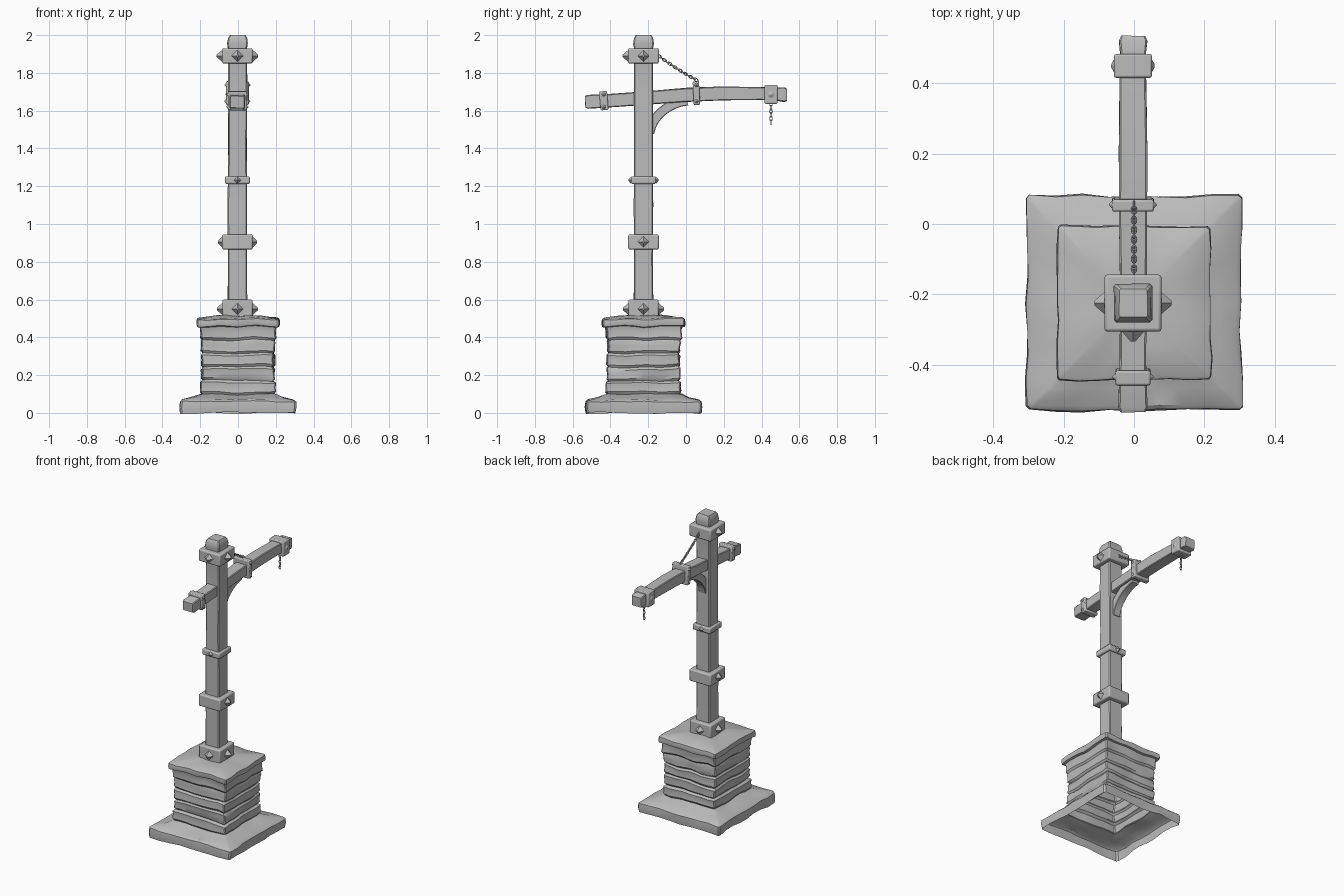
import bpy, bmesh, math
from mathutils import Vector, noise

cube = bpy.data.objects.get("Cube")
if cube:
    bpy.data.objects.remove(cube, do_unlink=True)

grey = bpy.data.materials.new("plain grey")
grey.use_nodes = True
grey.diffuse_color = (0.5, 0.5, 0.5, 1)
grey.node_tree.nodes["Principled BSDF"].inputs["Base Color"].default_value = grey.diffuse_color

X, Y, Z = Vector((1, 0, 0)), Vector((0, 1, 0)), Vector((0, 0, 1))
POST = Vector((-0.003, -0.225, 0))


def finish(obj, name, angle=35):
    obj.name = obj.data.name = name
    obj.data.materials.clear()
    obj.data.materials.append(grey)
    bpy.ops.object.select_all(action='DESELECT')
    obj.select_set(True)
    bpy.context.view_layer.objects.active = obj
    bpy.ops.object.shade_smooth_by_angle(angle=math.radians(angle))
    return obj


def square_ring(n, round_off):
    """Unit square outline with chamfered corners and n points per side."""
    pts = []
    for q in range(4):
        c, s = round(math.cos(q * math.pi / 2)), round(math.sin(q * math.pi / 2))
        for i in range(n):
            t = (2 * i / (n - 1) - 1) * (1 - round_off)
            pts.append((c - s * t, s + c * t))
    return pts


def loft(name, stations, n=2, round_off=0.12, tangent=None, rough=0, closed=True):
    """Skin square sections (centre, half width, half depth) along a path."""
    bm = bmesh.new()
    rings = []
    for i, (centre, a, b) in enumerate(stations):
        before, after = stations[max(i - 1, 0)][0], stations[min(i + 1, len(stations) - 1)][0]
        t = tangent or (Vector(after) - Vector(before)).normalized()
        v = t.cross(X)
        ring = []
        for p, q in square_ring(n, round_off):
            co = Vector(centre) + X * p * a + v * q * b
            co += noise.noise_vector(co * 9) * rough
            ring.append(bm.verts.new(co))
        rings.append(ring)
    for r0, r1 in zip(rings, rings[1:]):
        for i in range(len(r0)):
            j = (i + 1) % len(r0)
            bm.faces.new((r0[i], r0[j], r1[j], r1[i]))
    if closed:
        bm.faces.new(rings[0][::-1])
    bm.faces.new(rings[-1])
    bmesh.ops.recalc_face_normals(bm, faces=bm.faces)
    mesh = bpy.data.meshes.new(name)
    bm.to_mesh(mesh)
    bm.free()
    obj = bpy.data.objects.new(name, mesh)
    bpy.context.collection.objects.link(obj)
    return finish(obj, name)


def box(name, centre, size, bevel=0.008, tilt=0):
    bpy.ops.mesh.primitive_cube_add(size=1, location=centre, rotation=(tilt, 0, 0))
    obj = bpy.context.object
    obj.scale = size
    bpy.ops.object.transform_apply(location=False, rotation=False)
    mod = obj.modifiers.new("soft edges", 'BEVEL')
    mod.width, mod.segments = bevel, 2
    return finish(obj, name)


def stud(name, at, direction, radius, depth, sides=4):
    bpy.ops.mesh.primitive_cone_add(vertices=sides, radius1=radius, radius2=radius * 0.2,
                                    depth=depth, location=at + direction * depth / 2)
    obj = bpy.context.object
    obj.rotation_euler = direction.to_track_quat('Z', 'Y').to_euler()
    return finish(obj, name, 20)


def chain(name, start, end, count, sag=0):
    start, end = Vector(start), Vector(end)
    along = (end - start).normalized()
    for i in range(count):
        t = (i + 0.5) / count
        at = start.lerp(end, t) - Z * sag * 4 * t * (1 - t)
        bpy.ops.mesh.primitive_torus_add(major_segments=12, minor_segments=6,
                                         major_radius=0.0095, minor_radius=0.003, location=at)
        link = bpy.context.object
        link.scale = (1.25, 0.75, 1)
        # Long axis follows the chain; alternate links turn a quarter
        side = X if i % 2 else along.cross(X)
        rot = along.to_track_quat('X', 'Z').to_matrix()
        rot.col[0], rot.col[1], rot.col[2] = along, side, along.cross(side)
        link.rotation_euler = rot.to_euler()
        finish(link, f"{name}_link")


# Stone plinth: an open-bottomed shell of footing, courses and capstone
profile = [(0.302, 0), (0.306, 0.03), (0.304, 0.06), (0.292, 0.07), (0.24, 0.08), (0.205, 0.095)]
course_height = 0.072
for c in range(5):
    low = 0.1 + c * course_height
    wide = 0.198 if c in (0, 4) else 0.193
    profile += [(wide - 0.009, low), (wide, low + 0.012),
                (wide - 0.002, low + 0.036), (wide, low + 0.06)]
profile += [(0.2, 0.457), (0.215, 0.46), (0.219, 0.475), (0.217, 0.495), (0.208, 0.501), (0.12, 0.512), (0.06, 0.518)]
loft("stone_plinth", [(POST + X * 0.003 + Z * z, r, r) for r, z in profile],
     n=9, round_off=0.03, tangent=Z, rough=0.011, closed=False)

# Post with a worn top
post = [(0.5, 0.052), (0.8, 0.05), (1.1, 0.052), (1.4, 0.05), (1.7, 0.051),
        (1.93, 0.05), (1.955, 0.055), (1.985, 0.05), (2.0, 0.04)]
loft("post", [(POST + Z * z, r, r) for z, r in post], tangent=Z, rough=0.004)

# Post collars: height, half width, thickness, stud directions, stud radius, stud depth
collars = [("foot", 0.55, 0.08, 0.1, (X, -X, Y, -Y), 0.032, 0.03),
           ("lower", 0.905, 0.081, 0.08, (X, -X), 0.03, 0.024),
           ("middle", 1.232, 0.066, 0.04, (Y, -Y), 0.02, 0.014),
           ("top", 1.89, 0.081, 0.08, (X, -X, -Y), 0.032, 0.03)]
for label, z, half, thick, dirs, radius, depth in collars:
    box(f"{label}_collar", POST + Z * z, (2 * half, 2 * half, thick))
    for d in dirs:
        stud(f"{label}_collar_stud", POST + Z * z + d * (half - 0.001), d, radius, depth)

# Gently arched beam
beam = [(-0.533, 1.645, 0.032), (-0.52, 1.646, 0.038), (-0.4, 1.655, 0.035), (-0.2, 1.668, 0.035),
        (0, 1.684, 0.036), (0.2, 1.693, 0.036), (0.4, 1.69, 0.034), (0.48, 1.688, 0.034),
        (0.52, 1.685, 0.038), (0.534, 1.684, 0.032)]
loft("beam", [((-0.003, y, z), h + 0.003, h) for y, z, h in beam], rough=0.004)

# Beam collars with rivets
bands = [("rear", -0.435, 1.653, 0.042, 0.1, 0.1, 0.08, (-0.033, 0.033), 0.011),
         ("brace", 0.055, 1.693, 0.034, 0.125, 0.12, 0.05, (-0.043, 0.043), 0.011),
         ("tip", 0.45, 1.686, 0.068, 0.1, 0.108, 0, (0,), 0.02)]
for label, y, z, width, tall, wide, tilt, heights, radius in bands:
    box(f"{label}_band", (-0.003, y, z), (wide, width, tall), 0.006, tilt)
    for side in (X, -X):
        for h in heights:
            at = Vector((-0.003, y, z + h)) + side * (wide / 2 - 0.001)
            stud(f"{label}_band_rivet", at, side, radius, 0.009, 8)

# Curved brace under the beam
brace = []
for i in range(9):
    a = math.radians(172 - 74 * i / 8)
    brace.append(((-0.003, 0.04 + 0.235 * math.cos(a), 1.455 + 0.2 * math.sin(a)), 0.026, 0.025))
loft("brace", brace)

# Chains
chain("stay_chain", (0, -0.148, 1.893), (0, 0.06, 1.76), 15, 0.006)
chain("hanging_chain", (0, 0.45, 1.645), (0, 0.45, 1.53), 6)
